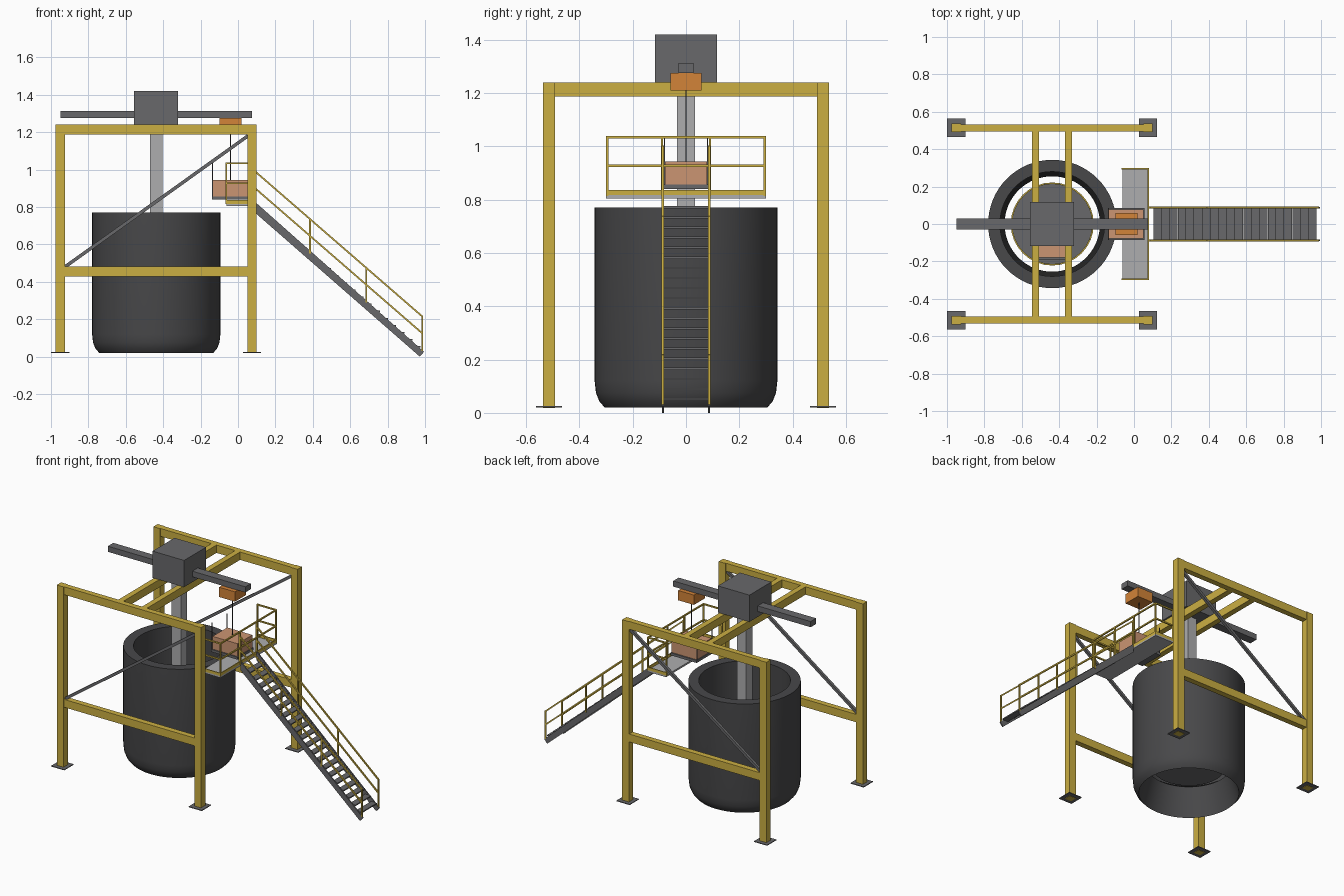
import bpy, bmesh, math
from mathutils import Vector

if "Cube" in bpy.data.objects:
    bpy.data.objects.remove(bpy.data.objects["Cube"])


def mat(name, r, g, b):
    m = bpy.data.materials.new(name)
    m.diffuse_color = (r, g, b, 1)
    m.use_nodes = True
    m.node_tree.nodes["Principled BSDF"].inputs["Base Color"].default_value = m.diffuse_color
    return m


YELLOW = mat("frame_yellow", 0.60, 0.43, 0.055)
DARK = mat("vessel_dark_grey", 0.065, 0.065, 0.068)
LINING = mat("lining_black", 0.015, 0.015, 0.015)
GREY = mat("steel_grey", 0.14, 0.14, 0.145)
LIGHT = mat("light_grey", 0.42, 0.42, 0.43)
TAN = mat("brick_tan", 0.60, 0.30, 0.17)
ORANGE = mat("hoist_orange", 0.65, 0.23, 0.04)


def finish(name, bm, *mats):
    bmesh.ops.recalc_face_normals(bm, faces=bm.faces)
    me = bpy.data.meshes.new(name)
    bm.to_mesh(me)
    bm.free()
    ob = bpy.data.objects.new(name, me)
    bpy.context.collection.objects.link(ob)
    for m in mats:
        me.materials.append(m)
    return ob


def add_box(bm, x0, x1, y0, y1, z0, z1):
    r = bmesh.ops.create_cube(bm, size=1)
    for v in r["verts"]:
        v.co = ((x0, x1)[v.co.x > 0], (y0, y1)[v.co.y > 0], (z0, z1)[v.co.z > 0])


def box(name, m, *lim):
    bm = bmesh.new()
    add_box(bm, *lim)
    return finish(name, bm, m)


def add_bar(bm, a, b, w):
    """Square bar between two points."""
    a, b = Vector(a), Vector(b)
    d = b - a
    q = d.to_track_quat('Z', 'Y')
    r = bmesh.ops.create_cube(bm, size=1)
    for v in r["verts"]:
        c = v.co
        v.co = (a + b) / 2 + q @ Vector((c.x * w, c.y * w, c.z * d.length))


def bars(name, m, segs, w):
    bm = bmesh.new()
    for a, b in segs:
        add_bar(bm, a, b, w)
    return finish(name, bm, m)


def smooth(ob):
    bpy.ops.object.select_all(action='DESELECT')
    ob.select_set(True)
    bpy.context.view_layer.objects.active = ob
    bpy.ops.object.shade_smooth_by_angle(angle=math.radians(35))


CX = -0.437  # vessel axis

# Side frames: posts, foot plates, top and middle beams, diagonal braces
for s, side in ((-1, "front"), (1, "back")):
    y = s * 0.514
    for x, end in ((-0.95, "left"), (0.075, "right")):
        box(f"{side}_{end}_post", YELLOW, x - 0.025, x + 0.025, y - 0.023, y + 0.023, 0.018, 1.24)
        box(f"{side}_{end}_foot_plate", GREY, x - 0.049, x + 0.049, y - 0.049, y + 0.049, 0.02, 0.025)
    for z, lvl in ((1.187, "top"), (0.428, "middle")):
        box(f"{side}_{lvl}_beam", YELLOW, -0.93, 0.055, y - 0.019, y + 0.019, z, z + 0.053)
    bars(f"{side}_brace", GREY, [((-0.925, y, 0.48), (0.053, y, 1.18))], 0.018)

# Cross beams carrying the drive unit
for x, n in ((-0.526, "left"), (-0.35, "right")):
    box(f"{n}_cross_beam", YELLOW, x - 0.019, x + 0.019, -0.5, 0.5, 1.187, 1.24)

# Drive unit, hoist rail, telescopic mast
box("drive_unit", GREY, -0.555, -0.32, -0.117, 0.117, 1.24, 1.42)
box("hoist_rail", GREY, -0.95, 0.075, -0.029, 0.029, 1.276, 1.314)
box("mast", LIGHT, CX - 0.034, CX + 0.034, -0.033, 0.033, 0.21, 1.24)

# Vessel: revolved wall with chamfered foot and open bottom
profile = [(0.305, 0.02), (0.325, 0.043), (0.338, 0.075), (0.343, 0.12), (0.343, 0.77),
           (0.28, 0.77), (0.28, 0.23), (0.255, 0.21)]
N = 64
bm = bmesh.new()
rings = [[bm.verts.new((CX + r * math.cos(2 * math.pi * i / N), r * math.sin(2 * math.pi * i / N), z))
          for i in range(N)] for r, z in profile]
for k in range(len(rings)):
    a, b = rings[k], rings[(k + 1) % len(rings)]
    for i in range(N):
        f = bm.faces.new((a[i], a[(i + 1) % N], b[(i + 1) % N], b[i]))
        f.material_index = 1 if k == 6 else 0
smooth(finish("vessel", bm, DARK, LINING))

# Round working platform inside the vessel, with ring rails and a brick load
bm = bmesh.new()
bmesh.ops.create_cone(bm, cap_ends=True, segments=32, radius1=0.22, radius2=0.22, depth=0.015)
bmesh.ops.translate(bm, verts=bm.verts, vec=(CX, 0, 0.205))
finish("inner_platform", bm, GREY)
segs = []
pt = lambda i, z: (CX + 0.218 * math.cos(math.tau * i / 32), 0.218 * math.sin(math.tau * i / 32), z)
for i in range(32):
    for z in (0.31, 0.42):
        segs.append((pt(i, z), pt(i + 1, z)))
    if i % 4 == 0:
        segs.append((pt(i, 0.21), pt(i, 0.42)))
bars("inner_platform_rail", YELLOW, segs, 0.008)
box("inner_brick_load", TAN, CX - 0.08, CX + 0.08, -0.18, -0.04, 0.225, 0.31)
box("inner_pallet", GREY, CX - 0.085, CX + 0.085, -0.19, -0.035, 0.2125, 0.225)

# Hoist trolley, cable and hanging brick load on its pallet
box("hoist_trolley", ORANGE, -0.10, 0.018, -0.058, 0.058, 1.21, 1.276)
bars("hoist_cable", DARK, [((-0.04, 0, 0.94), (-0.04, 0, 1.21))], 0.005)
box("brick_load", TAN, -0.135, 0.052, -0.078, 0.078, 0.857, 0.943)
box("pallet", GREY, -0.14, 0.057, -0.086, 0.086, 0.84, 0.857)
bars("pallet_rods", DARK, [((-0.137, y, 0.85), (-0.137, y, 1.035)) for y in (-0.08, 0.08)], 0.004)

# Access deck with toe boards and guard rail
X0, X1, Y = -0.062, 0.076, 0.296
box("deck", LIGHT, X0, X1 + 0.004, -0.3, 0.3, 0.805, 0.817)
bm = bmesh.new()
add_box(bm, X1 - 0.002, X1 + 0.004, -0.3, 0.3, 0.815, 0.836)
for s in (-1, 1):
    y0, y1 = sorted((s * 0.294, s * 0.3))
    add_box(bm, X0, X1, y0, y1, 0.815, 0.836)
finish("deck_toe_boards", bm, YELLOW)
segs = []
for z in (0.927, 1.034):
    segs.append(((X1, -Y, z), (X1, Y, z)))
    segs += [((X0, s * Y, z), (X1, s * Y, z)) for s in (-1, 1)]
for s in (-1, 1):
    for x, y in ((X0, Y), (X1, Y), (X1, 0.09)):
        segs.append(((x, s * y, 0.815), (x, s * y, 1.038)))
bars("deck_guard_rail", YELLOW, segs, 0.009)

# Staircase: stringers, treads and handrails
SX0, SX1, SZ0, SZ1 = 0.08, 0.985, 0.815, 0.03
sz = lambda x: SZ0 + (SZ1 - SZ0) * (x - SX0) / (SX1 - SX0)
for s, side in ((-1, "front"), (1, "back")):
    bm = bmesh.new()
    sec = [(SX0, SZ0 + 0.022), (SX0, SZ0 - 0.036), (0.972, 0.0), (0.995, 0.026)]
    lay = [[bm.verts.new((x, s * y, z)) for x, z in sec] for y in (0.082, 0.09)]
    for l in lay:
        bm.faces.new(l)
    for i in range(4):
        j = (i + 1) % 4
        bm.faces.new((lay[0][i], lay[0][j], lay[1][j], lay[1][i]))
    finish(f"{side}_stringer", bm, GREY)
    y = s * 0.088
    segs = [((SX0, y, SZ0 + h), (SX1, y, SZ1 + h)) for h in (0.095, 0.185)]
    segs += [((x, y, sz(x)), (x, y, sz(x) + 0.188)) for x in (SX0, 0.385, 0.685, SX1)]
    bars(f"{side}_handrail", YELLOW, segs, 0.009)
bm = bmesh.new()
for i in range(20):
    x = 0.125 + i * 0.0437
    add_box(bm, x - 0.0215, x + 0.0215, -0.083, 0.083, sz(x) - 0.008, sz(x))
finish("stair_treads", bm, GREY)
